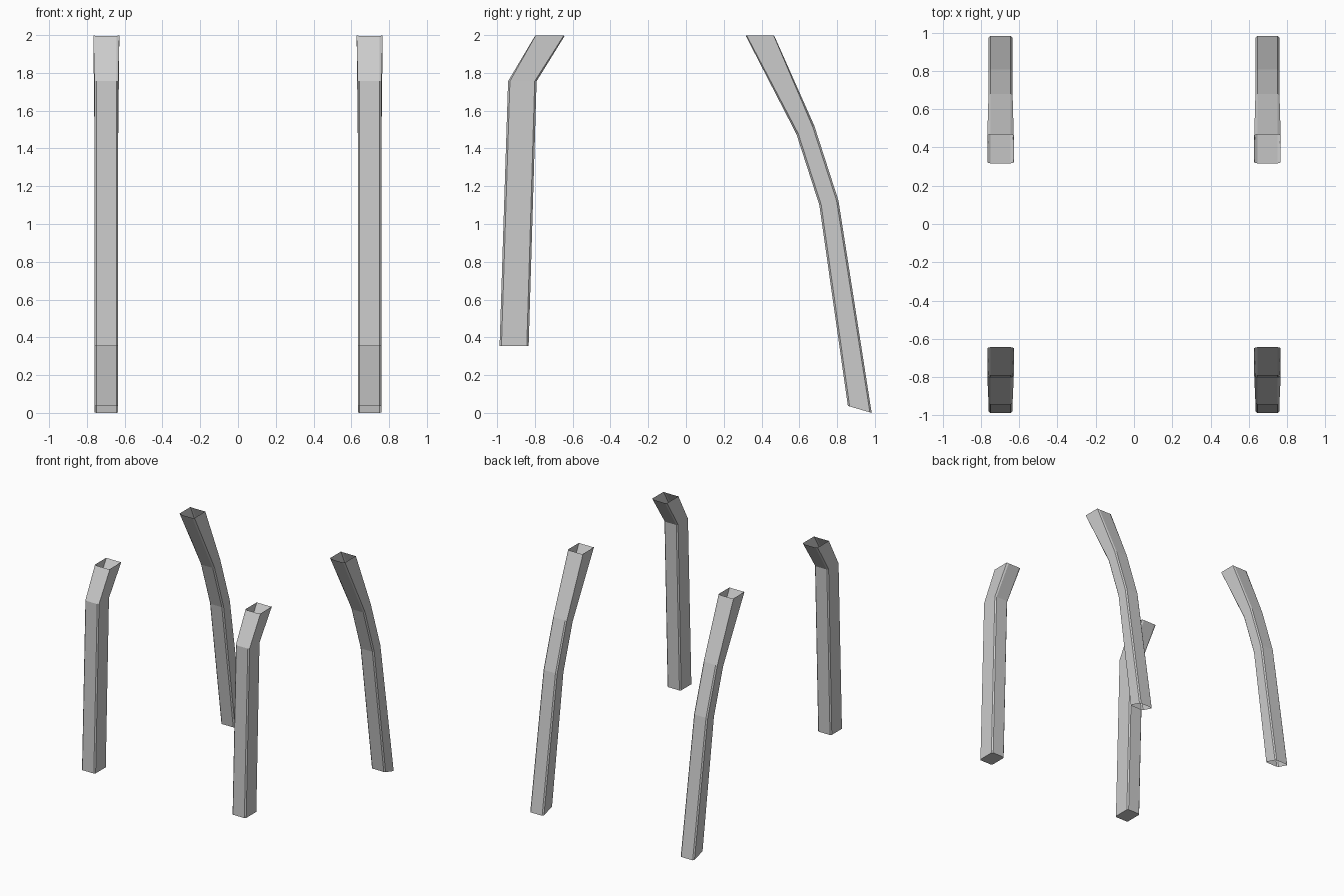
import bpy, bmesh
from mathutils import Vector

if "Cube" in bpy.data.objects:
    bpy.data.objects.remove(bpy.data.objects["Cube"])

HALF_W = 0.063   # half width of a leg in x
CHAMFER = 0.01   # cut of the long edges
LEG_X = 0.697


def ring(x, inner, outer, flare=0.0):
    """Eight-sided chamfered cross-section between two (y, z) points."""
    a, b = Vector((0, *inner)), Vector((0, *outer))
    d = (b - a).normalized() * CHAMFER
    w, n = HALF_W, HALF_W - CHAMFER
    # flare pulls the chamfer ends out to small pointed corners
    f = d * (flare / CHAMFER)
    v = Vector((0, 0, flare * 0.6))
    layout = [(-n, a), (n, a), (w + flare, a + d - f + v), (w + flare, b - d + f + v),
              (n, b), (-n, b), (-w - flare, b - d + f + v), (-w - flare, a + d - f + v)]
    return [p + Vector((x + dx, 0, 0)) for dx, p in layout]


def make_leg(name, x, stations, cap_bottom):
    bm = bmesh.new()
    last = len(stations) - 1
    rows = [[bm.verts.new(p) for p in ring(x, i, o, 0.006 if k == last else 0.0)]
            for k, (i, o) in enumerate(stations)]
    for lo, hi in zip(rows, rows[1:]):
        for k in range(8):
            m = (k + 1) % 8
            bm.faces.new((lo[k], lo[m], hi[m], hi[k]))
    if cap_bottom:
        bm.faces.new(rows[0][::-1])
    bmesh.ops.recalc_face_normals(bm, faces=bm.faces)
    mesh = bpy.data.meshes.new(name)
    bm.to_mesh(mesh)
    bm.free()
    bpy.context.collection.objects.link(bpy.data.objects.new(name, mesh))


# (inner, outer) edge points in (y, z), from the foot up
front = [((-0.833, 0.355), (-0.987, 0.355)),
         ((-0.791, 1.756), (-0.942, 1.756)),
         ((-0.643, 1.995), (-0.80, 1.995))]
back = [((0.857, 0.037), (0.983, 0.0)),
        ((0.706, 1.10), (0.807, 1.125)),
        ((0.585, 1.475), (0.68, 1.518)),
        ((0.317, 1.995), (0.468, 1.995))]

# open-topped legs, mirrored left and right
for side, s in (("left", -1), ("right", 1)):
    make_leg("front_leg_" + side, s * LEG_X, front, True)
    make_leg("back_leg_" + side, s * LEG_X, back, False)
